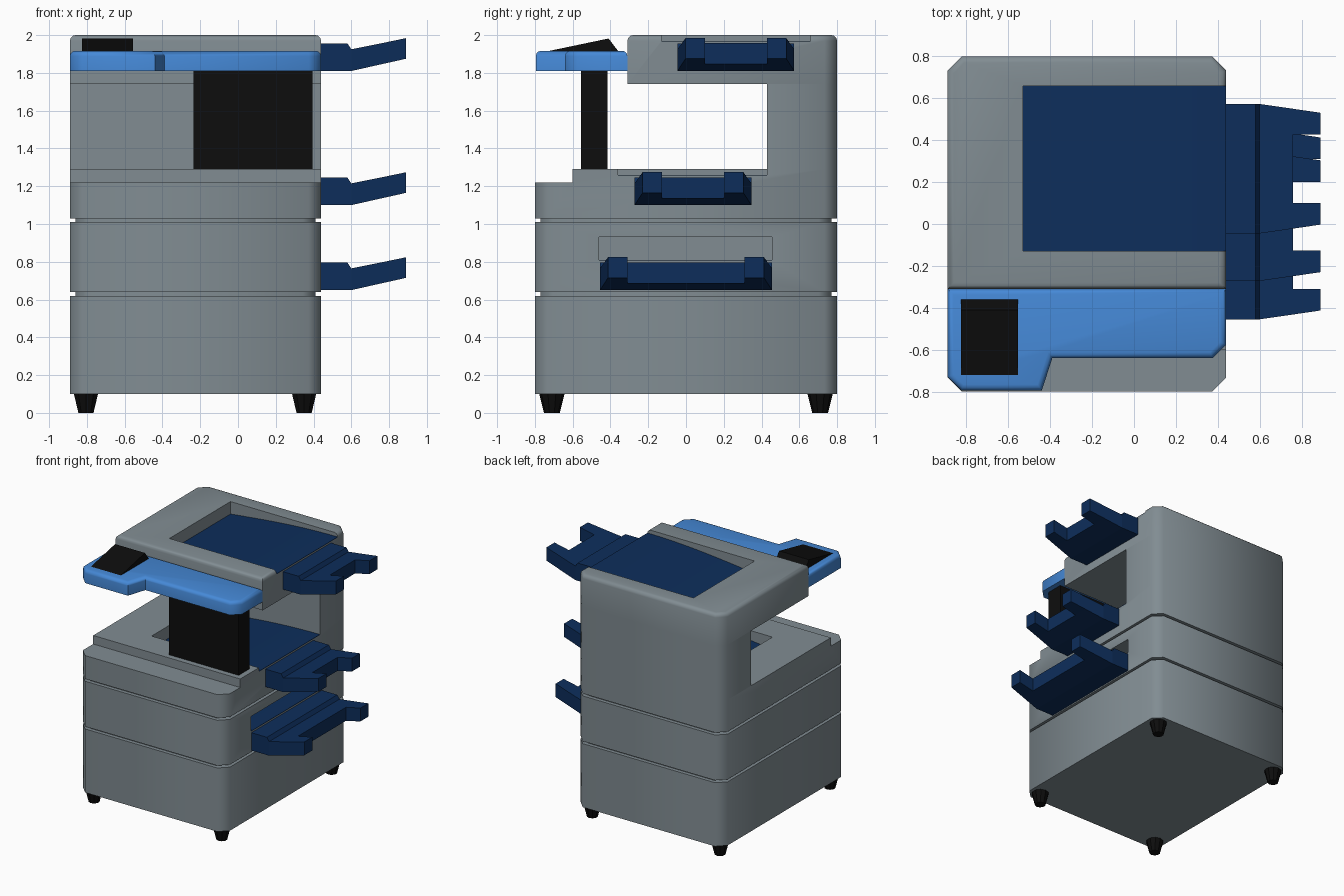
import bpy, bmesh, math
from mathutils import Vector

if "Cube" in bpy.data.objects:
    bpy.data.objects.remove(bpy.data.objects["Cube"], do_unlink=True)


def material(name, rgb):
    m = bpy.data.materials.new(name)
    m.use_nodes = True
    m.diffuse_color = (*rgb, 1)
    m.node_tree.nodes["Principled BSDF"].inputs["Base Color"].default_value = (*rgb, 1)
    return m


GREY = material("body grey", (0.22, 0.265, 0.29))
BLUE = material("panel blue", (0.06, 0.25, 0.68))
NAVY = material("tray navy", (0.004, 0.027, 0.105))
BLACK = material("black", (0.004, 0.004, 0.004))

LEFT, RIGHT, DEPTH, CORNER = -0.89, 0.44, 0.8, 0.067
RECESS = -0.53  # inner end of the paper recesses


def finish(name, bm, mat):
    bmesh.ops.recalc_face_normals(bm, faces=bm.faces[:])
    mesh = bpy.data.meshes.new(name)
    bm.to_mesh(mesh)
    bm.free()
    mesh.materials.append(mat)
    ob = bpy.data.objects.new(name, mesh)
    bpy.context.collection.objects.link(ob)
    return ob


def prism(name, pts, axis, lo, hi, mat, soft=0):
    """Extrude a 2D outline along an axis; soft rounds the rim at the high end."""
    def place(p, h):
        v = list(p)
        v.insert("xyz".index(axis), h)
        return v
    bm = bmesh.new()
    a = [bm.verts.new(place(p, lo)) for p in pts]
    b = [bm.verts.new(place(p, hi)) for p in pts]
    n = len(pts)
    bm.faces.new(a)
    top = bm.faces.new(b)
    for i in range(n):
        j = (i + 1) % n
        bm.faces.new((a[i], a[j], b[j], b[i]))
    bmesh.ops.recalc_face_normals(bm, faces=bm.faces[:])
    if soft:
        bmesh.ops.bevel(bm, geom=list(top.edges), offset=soft, segments=3,
                        profile=0.5, affect='EDGES')
    return finish(name, bm, mat)


def rect(x0, x1, y0, y1):
    return [(x0, y0), (x1, y0), (x1, y1), (x0, y1)]


def plan(y0, y1, front=CORNER, back=CORNER, inset=0.0):
    """Floor plan with cut corners."""
    x0, x1, y0, y1 = LEFT + inset, RIGHT - inset, y0 + inset, y1 - inset
    pts = [(x0, y0 + front), (x0 + front, y0), (x1 - front, y0), (x1, y0 + front),
           (x1, y1 - back), (x1 - back, y1), (x0 + back, y1), (x0, y1 - back)]
    return [p for i, p in enumerate(pts) if p not in pts[:i]]


def cut(ob, cutter):
    mod = ob.modifiers.new("cut", 'BOOLEAN')
    mod.operation, mod.solver, mod.object = 'DIFFERENCE', 'EXACT', cutter
    bpy.context.view_layer.objects.active = ob
    bpy.ops.object.modifier_apply(modifier=mod.name)
    bpy.data.objects.remove(cutter, do_unlink=True)


def smooth(ob):
    bpy.ops.object.select_all(action='DESELECT')
    ob.select_set(True)
    bpy.context.view_layer.objects.active = ob
    bpy.ops.object.shade_smooth_by_angle(angle=math.radians(50))


def floor_curve(z, steps=10):
    """Curved paper support rising from the recess end to the right side."""
    return [(RECESS + (RIGHT - RECESS) * i / steps,
             z + 0.085 + 0.072 * math.sin(math.pi / 2 * i / steps))
            for i in range(steps + 1)]


def paper_recess(name, ob, z, y0, y1, roof):
    curve = floor_curve(z)
    outline = curve + [(0.6, curve[-1][1]), (0.6, roof), (RECESS, roof)]
    cut(ob, prism("cutter", outline, 'y', y0, y1, GREY))
    upper = [(x, h + 0.003) for x, h in curve]
    lower = [(x, h - 0.003) for x, h in reversed(curve)]
    smooth(prism(name, upper + lower, 'y', y0, y1, NAVY))


def out_tray(name, y, w, z):
    """Outer tray: tapering plate with two raised fingers."""
    bm = bmesh.new()

    def loft(stations):
        rings = [[bm.verts.new((x, y + p, z + q)) for p, q in
                  ((a, lo), (b, lo), (b, hi), (a, hi))] for x, a, b, lo, hi in stations]
        bm.faces.new(rings[0])
        bm.faces.new(rings[-1])
        for r, s in zip(rings, rings[1:]):
            for i in range(4):
                j = (i + 1) % 4
                bm.faces.new((r[i], r[j], s[j], s[i]))

    mid = w - 0.023
    loft([(RIGHT, -w, w, 0, 0.145), (0.58, -w, w, 0, 0.145), (0.6, -w, w, 0, 0.115),
          (0.76, -mid, mid, 0.036, 0.147)])
    for s in (-1, 1):
        loft([(0.76, s * (w - 0.145), s * mid, 0.036, 0.147),
              (0.89, s * (w - 0.145), s * (w - 0.042), 0.065, 0.174)])
    return finish(name, bm, NAVY)


# Cabinet sections and the recessed seams between them
lower_cabinet = prism("lower_cabinet", plan(-DEPTH, DEPTH), 'z', 0.1, 0.62, GREY)
middle_cabinet = prism("middle_cabinet", plan(-DEPTH, DEPTH), 'z', 0.64, 1.01, GREY)
upper_cabinet = prism("upper_cabinet", plan(-DEPTH, DEPTH), 'z', 1.03, 1.29, GREY)
for name, z in (("lower_seam", 0.62), ("upper_seam", 1.01)):
    smooth(prism(name, plan(-DEPTH, DEPTH, inset=0.03), 'z', z, z + 0.02, GREY))

# Front step of the upper cabinet
cut(upper_cabinet, prism("cutter", rect(-1, 1, -1, -0.6), 'z', 1.22, 1.4, GREY))

# Rear column and scanner head
rear_column = prism("rear_column", plan(0.43, DEPTH, front=0), 'z', 1.29, 1.74, GREY)
scanner_head = prism("scanner_head", plan(-0.31, DEPTH, front=0), 'z', 1.74, 2.0, GREY, 0.03)

# Paper recesses with curved floors, and the trays outside them
paper_recess("top_paper_floor", scanner_head, 1.81, -0.13, 0.66, 2.1)
paper_recess("deck_paper_floor", upper_cabinet, 1.10, -0.36, 0.43, 1.4)
paper_recess("slot_paper_floor", middle_cabinet, 0.65, -0.46, 0.455, 0.93)
out_tray("top_tray", 0.264, 0.309, 1.81)
out_tray("deck_tray", 0.037, 0.309, 1.10)
out_tray("slot_tray", 0.0, 0.455, 0.65)

for ob in (lower_cabinet, middle_cabinet, upper_cabinet, rear_column, scanner_head):
    smooth(ob)

# Control panel, its sloped display and the support below
panel = [(LEFT, -0.31), (LEFT, -0.73), (-0.825, -0.795), (-0.44, -0.795), (-0.39, -0.64),
         (0.375, -0.64), (RIGHT, -0.575), (RIGHT, -0.31)]
smooth(prism("control_panel", panel, 'z', 1.81, 1.917, BLUE, 0.028))
prism("display", [(-0.755, 1.91), (-0.41, 1.982), (-0.355, 1.91)], 'x', -0.825, -0.555, BLACK)
prism("panel_support", rect(-0.235, 0.395, -0.555, -0.415), 'z', 1.29, 1.81, BLACK)

# Tapered feet
for side, x in (("right", -0.805), ("left", 0.35)):
    for end, y in (("front", -0.71), ("back", 0.71)):
        bm = bmesh.new()
        bmesh.ops.create_cone(bm, cap_ends=True, segments=10, radius1=0.042,
                              radius2=0.067, depth=0.1)
        bmesh.ops.translate(bm, verts=bm.verts[:], vec=Vector((x, y, 0.05)))
        finish(f"{end}_{side}_foot", bm, BLACK)
